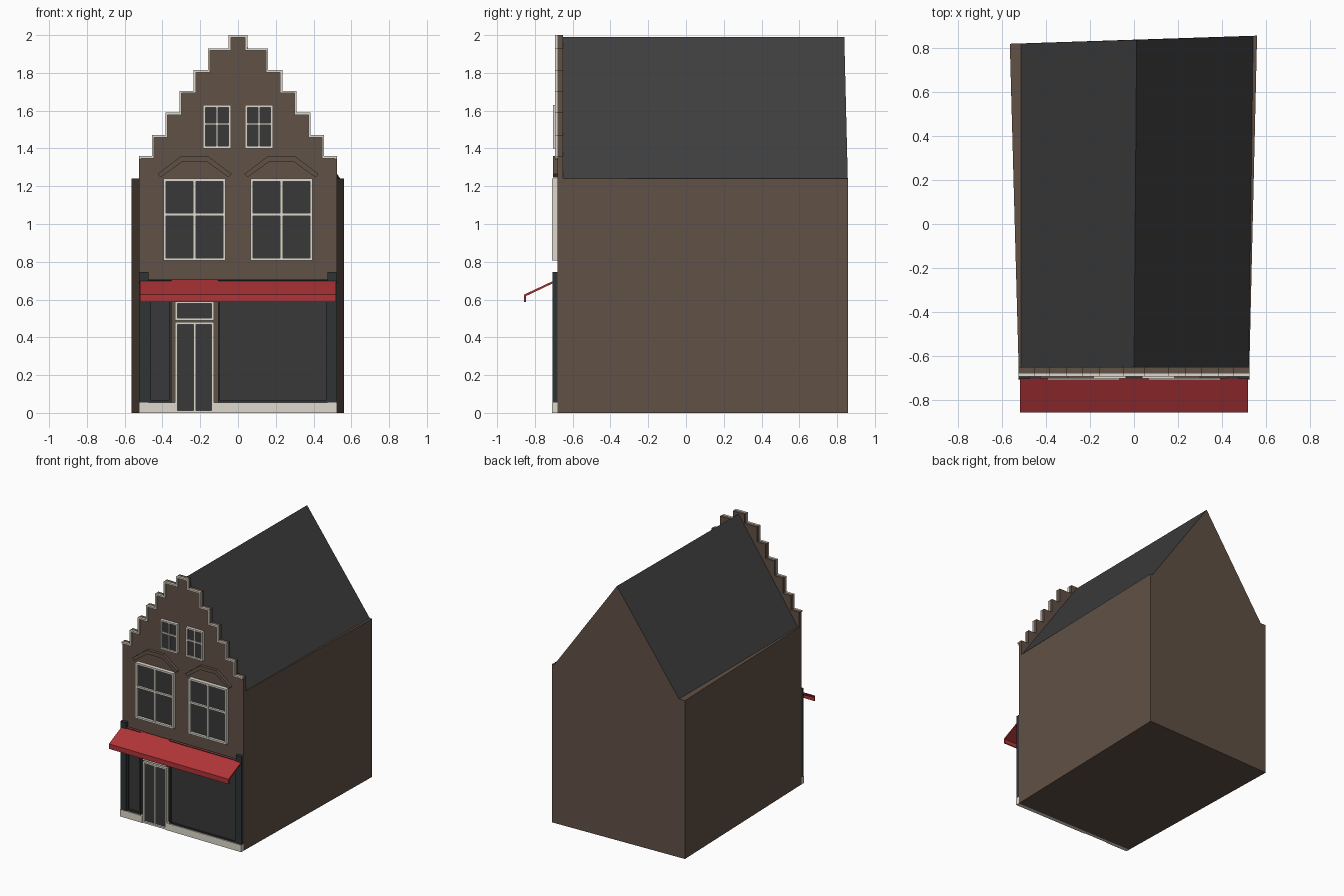
import bpy, bmesh
from mathutils import Vector

if "Cube" in bpy.data.objects:
    bpy.data.objects.remove(bpy.data.objects["Cube"])

# ---- materials (sRGB bytes converted to linear) ----
def lin(c):
    c /= 255
    return c / 12.92 if c <= 0.04045 else ((c + 0.055) / 1.055) ** 2.4

MATS = {}
for name, rgb in {
    "brown_brick": (97, 81, 70), "roof_slate": (62, 62, 62), "window_glass": (57, 57, 57),
    "cream_paint": (222, 217, 205), "shop_dark": (47, 51, 53), "awning_red": (176, 52, 55),
}.items():
    m = bpy.data.materials.new(name)
    m.diffuse_color = (*[lin(c) for c in rgb], 1)
    m.use_nodes = True
    m.node_tree.nodes["Principled BSDF"].inputs["Base Color"].default_value = m.diffuse_color
    MATS[name] = m


def finish(name, bm, mats):
    bmesh.ops.recalc_face_normals(bm, faces=bm.faces)
    me = bpy.data.meshes.new(name)
    bm.to_mesh(me)
    bm.free()
    for m in mats:
        me.materials.append(MATS[m])
    ob = bpy.data.objects.new(name, me)
    bpy.context.collection.objects.link(ob)
    return ob


def build(name, parts, axis="y"):
    """Each part is (outline, start, end, material): an outline extruded along an axis."""
    bm = bmesh.new()
    mats = []
    for pts, a, b, mat in parts:
        if mat not in mats:
            mats.append(mat)
        place = (lambda p, d: (p[0], d, p[1])) if axis == "y" else (lambda p, d: (d, p[0], p[1]))
        lo = [bm.verts.new(place(p, a)) for p in pts]
        hi = [bm.verts.new(place(p, b)) for p in pts]
        n = len(pts)
        faces = [bm.faces.new(lo), bm.faces.new(hi[::-1])]
        faces += [bm.faces.new((lo[i], hi[i], hi[(i + 1) % n], lo[(i + 1) % n])) for i in range(n)]
        for f in faces:
            f.material_index = mats.index(mat)
    return finish(name, bm, mats)


def rect(x0, x1, z0, z1):
    return [(x0, z0), (x1, z0), (x1, z1), (x0, z1)]


WALL = -0.68   # front wall plane


def window(name, x0, x1, z0, z1, front, mat, w=0.014, mullion=False, bar=None):
    """Framed pane with optional centre mullion and cross bar."""
    parts = [(rect(x0 + w, x1 - w, z0 + w, z1 - w), WALL, -0.69, "window_glass")]
    for a, b in ((x0, x0 + w), (x1 - w, x1)):
        parts.append((rect(a, b, z0, z1), WALL, front, mat))
    for a, b in ((z0, z0 + w), (z1 - w, z1)):
        parts.append((rect(x0 + w, x1 - w, a, b), WALL, front, mat))
    if mullion:
        c = (x0 + x1) / 2
        parts.append((rect(c - w / 2, c + w / 2, z0 + w, z1 - w), WALL, front + 0.002, mat))
    if bar:
        parts.append((rect(x0 + w, x1 - w, bar - w / 2, bar + w / 2), WALL, front + 0.004, mat))
    return build(name, parts)


# ---- house body: tapered footprint, pitched roof, rear gable ----
E = 1.24
bm = bmesh.new()
foot = [(-0.525, -0.65), (0.525, -0.65), (0.56, 0.857), (-0.565, 0.82)]
b = [bm.verts.new((x, y, 0)) for x, y in foot]
t = [bm.verts.new((x, y, E)) for x, y in foot]
lf, rf, rb, lb = [bm.verts.new((x, y, E)) for x, y in
                  [(-0.515, -0.65), (0.522, -0.65), (0.542, 0.8564), (-0.515, 0.8216)]]
pf = bm.verts.new((0, -0.65, 1.99))
pb = bm.verts.new((0.012, 0.838, 1.99))
walls = [b, (b[0], b[1], t[1], rf, lf, t[0]), (b[1], b[2], t[2], t[1]),
         (b[2], b[3], t[3], lb, rb, t[2]), (b[3], b[0], t[0], t[3]),
         (t[0], lf, lb, t[3]), (rf, t[1], t[2], rb), (lf, rf, pf), (rb, lb, pb)]
for f in walls:
    bm.faces.new(f)
for f in ((lf, pf, pb, lb), (rf, rb, pb, pf)):   # roof slopes
    bm.faces.new(f).material_index = 1
finish("house_body", bm, ["brown_brick", "roof_slate"])

# ---- stepped front gable and its cream edge ----
half = [0.525, 0.456, 0.384, 0.31, 0.235, 0.16, 0.05]
tops = [1.36, 1.47, 1.59, 1.705, 1.815, 1.93, 2.0]
stairs, prev = [], 1.35
for w, z in zip(half, tops):
    stairs += [(w, prev), (w, z)]
    prev = z


def mirrored(pts):
    return pts + [(-x, z) for x, z in reversed(pts)]


build("front_gable_wall", [(mirrored([(0.525, 0)] + stairs[1:]), -0.65, WALL, "brown_brick")])
T = 0.012
inner = mirrored([(x - T, z - T) for x, z in stairs])
build("gable_step_trim", [(mirrored(stairs) + inner[::-1], WALL, -0.693, "cream_paint")])

# ---- upper windows and brow mouldings ----
for side, s in (("left", -1), ("right", 1)):
    a, c = sorted((s * 0.066, s * 0.394))
    window(side + "_main_window", a, c, 0.806, 1.24, -0.71, "cream_paint", mullion=True, bar=1.05)
    a, c = sorted((s * 0.037, s * 0.185))
    window(side + "_attic_window", a, c, 1.40, 1.63, -0.703, "cream_paint", 0.012, True, 1.53)
    m = s * 0.23
    brow = [(-0.196, 1.265), (-0.07, 1.36), (0.07, 1.36), (0.196, 1.265),
            (0.18, 1.247), (0.065, 1.33), (-0.065, 1.33), (-0.18, 1.247)]
    build(side + "_window_brow", [([(m + x, z) for x, z in brow], WALL, -0.703, "brown_brick")])
    # shopfront corner pilaster
    a, c = sorted((s * 0.475, s * 0.525))
    build(side + "_pilaster", [(rect(a, c, 0.055, 0.745), WALL, -0.706, "shop_dark")])

# ---- shop windows, plinth and door ----
window("left_shop_window", -0.475, -0.352, 0.055, 0.703, -0.702, "shop_dark", 0.014)
window("right_shop_window", -0.105, 0.475, 0.055, 0.703, -0.702, "shop_dark", 0.01)
build("stone_plinth", [(rect(-0.525, -0.334, 0, 0.055), WALL, -0.71, "cream_paint"),
                       (rect(-0.126, 0.525, 0, 0.055), WALL, -0.71, "cream_paint")])
window("front_door", -0.333, -0.127, 0, 0.48, -0.705, "cream_paint", 0.013, mullion=True)
window("door_transom", -0.333, -0.127, 0.49, 0.59, -0.705, "cream_paint", 0.012)

# ---- awning ----
profile = [(-0.69, 0.705), (-0.857, 0.626), (-0.857, 0.587), (-0.848, 0.587),
           (-0.848, 0.618), (-0.69, 0.693)]
build("awning", [(profile, -0.518, 0.518, "awning_red")], axis="x")
